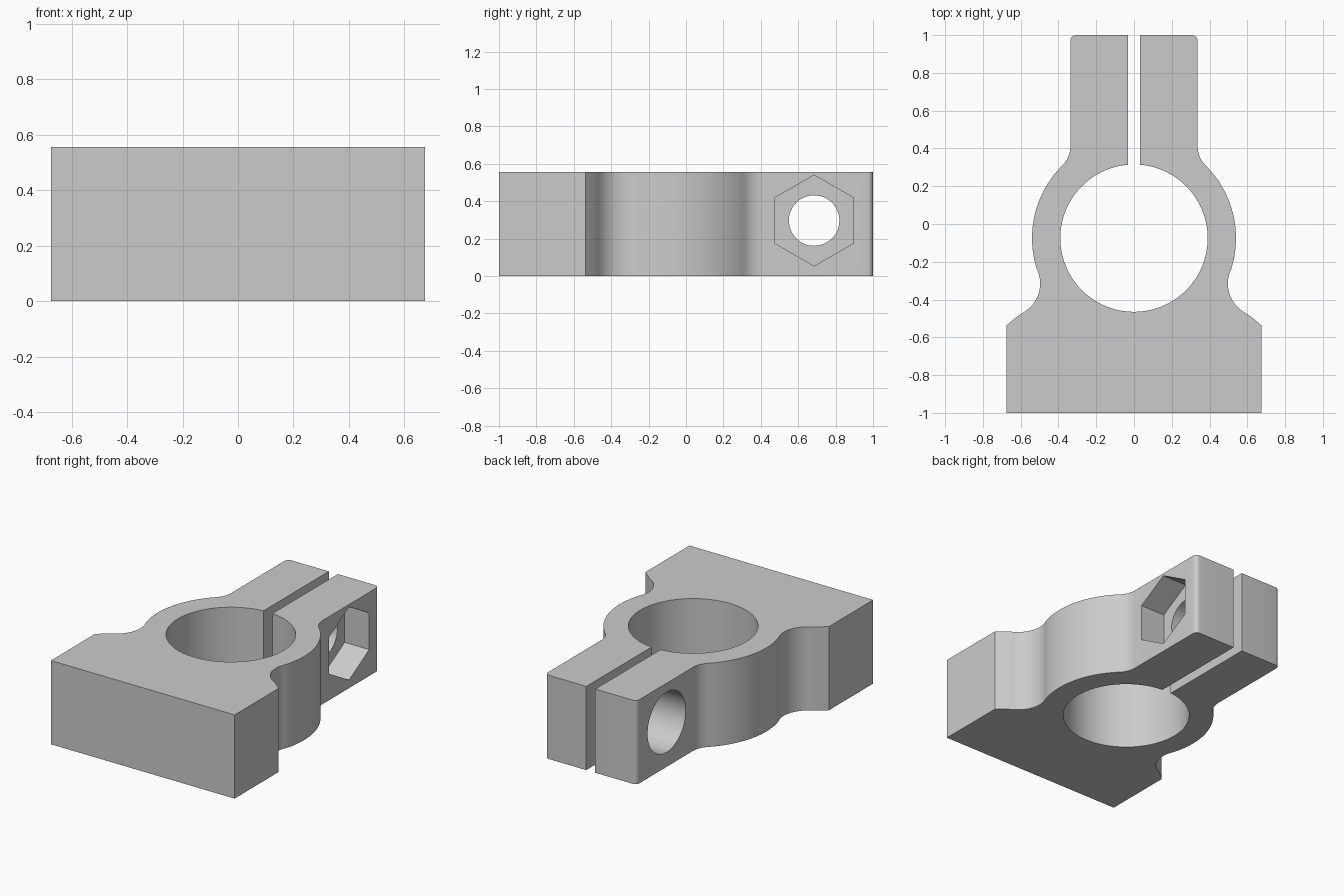
import bpy, bmesh, math
from mathutils import Matrix

cube = bpy.data.objects.get("Cube")
if cube:
    bpy.data.objects.remove(cube, do_unlink=True)

HEIGHT = 0.556
CENTRE_Y = -0.075           # clamp ring centre
BORE, RING = 0.39, 0.54     # ring radii
BOLT_Y, BOLT_Z = 0.685, 0.297
ARM_X, SLOT_X, BASE_X = 0.337, 0.033, 0.675

grey = bpy.data.materials.new("plain grey")
grey.use_nodes = True
colour = (0.6, 0.6, 0.6, 1)
grey.diffuse_color = colour
grey.node_tree.nodes["Principled BSDF"].inputs["Base Color"].default_value = colour


def arc(cx, cy, r, start, end, n):
    """Points on an arc, angles in radians."""
    return [(cx + r * math.cos(start + (end - start) * i / n),
             cy + r * math.sin(start + (end - start) * i / n)) for i in range(n + 1)]


def make_object(name, bm):
    bmesh.ops.recalc_face_normals(bm, faces=bm.faces[:])
    mesh = bpy.data.meshes.new(name)
    bm.to_mesh(mesh)
    bm.free()
    mesh.materials.append(grey)
    obj = bpy.data.objects.new(name, mesh)
    bpy.context.collection.objects.link(obj)
    return obj


def cut_prism(target, name, sides, radius, x0, x1):
    """Cut a prism lying along x out of the target at the bolt axis."""
    bm = bmesh.new()
    place = (Matrix.Translation(((x0 + x1) / 2, BOLT_Y, BOLT_Z))
             @ Matrix.Rotation(math.pi / 2, 4, 'Y'))
    bmesh.ops.create_cone(bm, cap_ends=True, segments=sides, radius1=radius,
                          radius2=radius, depth=x1 - x0, matrix=place)
    # Put a corner at the top
    top = max(v.co.z for v in bm.verts) - BOLT_Z
    if top < radius * 0.99:
        bmesh.ops.rotate(bm, verts=bm.verts[:], cent=(0, BOLT_Y, BOLT_Z),
                         matrix=Matrix.Rotation(math.pi / sides, 3, 'X'))
    cutter = make_object(name, bm)
    cutter.hide_render = True
    mod = target.modifiers.new(name, 'BOOLEAN')
    mod.operation, mod.solver, mod.object = 'DIFFERENCE', 'EXACT', cutter
    bpy.context.view_layer.objects.active = target
    bpy.ops.object.modifier_apply(modifier=name)
    bpy.data.objects.remove(cutter, do_unlink=True)


# Right half of the outline: base, waist fillet, ring, arm fillet, arm, bore
waist_x, waist_y, waist_r = 0.674, -0.315, 0.177
arm_r = 0.14
arm_cx = ARM_X + arm_r
arm_dy = math.sqrt((RING + arm_r) ** 2 - arm_cx ** 2)
waist_angle = math.atan2(waist_y - CENTRE_Y, waist_x)
arm_angle = math.atan2(arm_dy, arm_cx)
corner = 0.03

half = [(BASE_X, -1), (BASE_X, -0.537), (0.655, -0.52), (0.63, -0.499), (0.605, -0.481)]
half += arc(waist_x, waist_y, waist_r, math.radians(-122), waist_angle - math.pi, 16)
half += arc(0, CENTRE_Y, RING, waist_angle, arm_angle, 32)[1:]
half += arc(arm_cx, CENTRE_Y + arm_dy, arm_r, arm_angle + math.pi, math.pi, 10)[1:]
half += arc(ARM_X - corner, 1 - corner, corner, 0, math.pi / 2, 6)
half += [(SLOT_X, 1)]
half += arc(0, CENTRE_Y, BORE, math.acos(SLOT_X / BORE), -math.pi / 2, 48)
outline = half + [(-x, y) for x, y in reversed(half[:-1])]

# Clamp body
bm = bmesh.new()
face = bm.faces.new([bm.verts.new((x, y, 0)) for x, y in outline])
sides = bmesh.ops.extrude_face_region(bm, geom=[face])
bmesh.ops.translate(bm, vec=(0, 0, HEIGHT),
                    verts=[g for g in sides["geom"] if isinstance(g, bmesh.types.BMVert)])
body = make_object("clamp_body", bm)

# Bolt hole, round head recess on the right arm, hex nut recess on the left arm
cut_prism(body, "bolt_hole", 48, 0.135, -0.6, 0.6)
cut_prism(body, "head_recess", 64, 0.2, -0.6, -0.085)
cut_prism(body, "nut_recess", 6, 0.243, ARM_X - 0.18, 0.6)

bpy.ops.object.select_all(action='DESELECT')
body.select_set(True)
bpy.context.view_layer.objects.active = body
bpy.ops.object.shade_smooth_by_angle(angle=math.radians(25))
